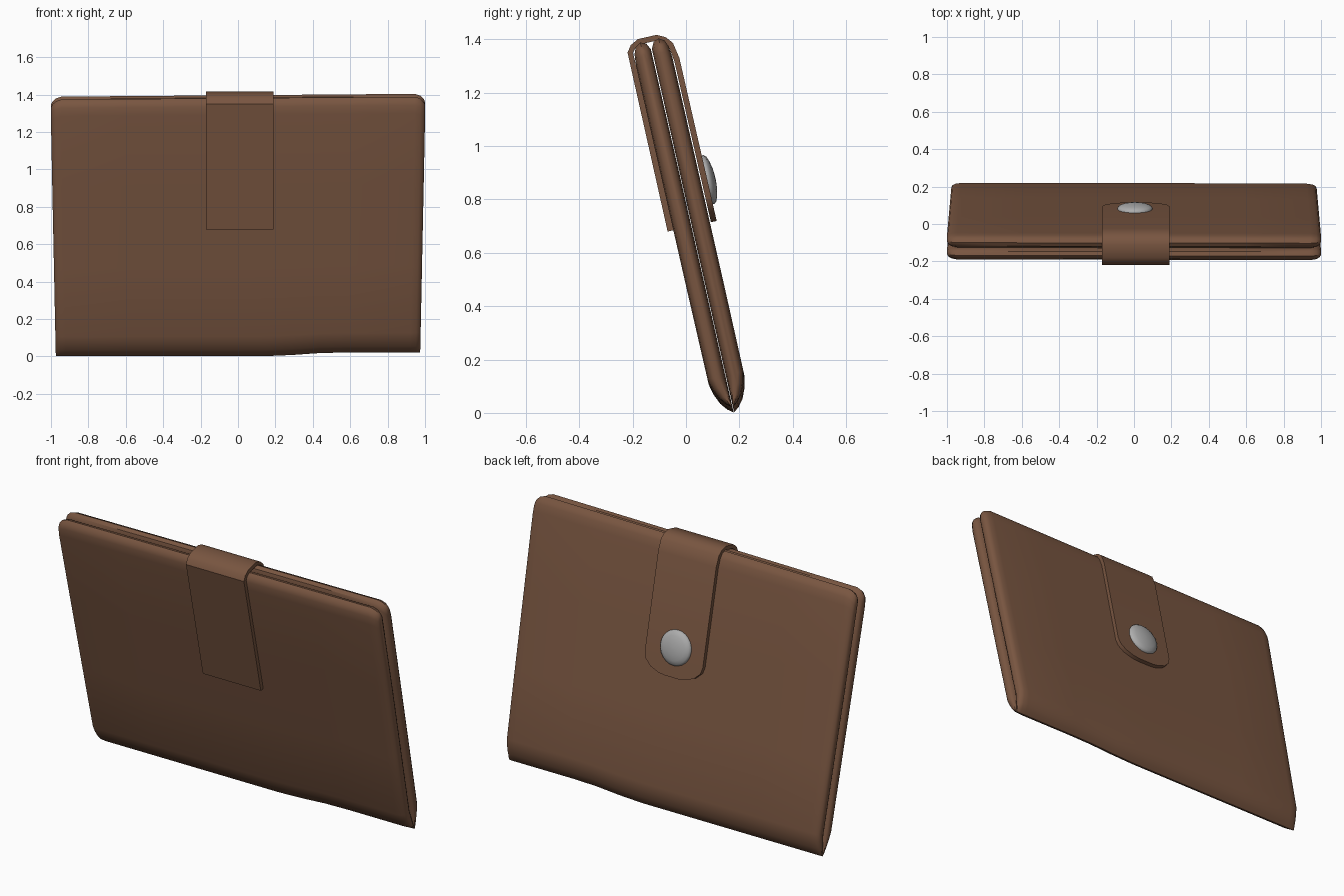
import bpy, bmesh, math

if "Cube" in bpy.data.objects:
    bpy.data.objects.remove(bpy.data.objects["Cube"])

TILT = math.radians(12.8)
S, C = math.sin(TILT), math.cos(TILT)


def place(x, n, u):
    """Wallet space (across, out of the back, up the cover) to leaning world space."""
    return (x, 0.18 + n * C - u * S, n * S + u * C)


def material(name, rgb):
    m = bpy.data.materials.new(name)
    m.diffuse_color = (*rgb, 1)
    m.use_nodes = True
    m.node_tree.nodes["Principled BSDF"].inputs["Base Color"].default_value = m.diffuse_color
    return m


leather = material("brown leather", (0.19, 0.092, 0.052))
metal = material("grey metal", (0.42, 0.42, 0.42))


def loft(name, sections, mat, angle=40):
    """Skin a list of closed sections and cap both ends."""
    bm = bmesh.new()
    rings = [[bm.verts.new(place(*p)) for p in s] for s in sections]
    k = len(rings[0])
    for a, b in zip(rings, rings[1:]):
        for i in range(k):
            j = (i + 1) % k
            bm.faces.new((a[i], a[j], b[j], b[i]))
    bm.faces.new(rings[0])
    bm.faces.new(rings[-1])
    bmesh.ops.recalc_face_normals(bm, faces=bm.faces)
    me = bpy.data.meshes.new(name)
    bm.to_mesh(me)
    bm.free()
    me.materials.append(mat)
    ob = bpy.data.objects.new(name, me)
    bpy.context.collection.objects.link(ob)
    bpy.context.view_layer.objects.active = ob
    ob.select_set(True)
    bpy.ops.object.shade_smooth_by_angle(angle=math.radians(angle))
    ob.select_set(False)
    return ob


# Two cover leaves: rounded at top and sides, meeting in a pointed spine below
PROFILE = [(0.001, 0.002), (0.022, 0.018), (0.043, 0.045), (0.06, 0.085), (0.069, 0.125),
           (0.07, 0.5), (0.07, 0.95), (0.07, 1.34), (0.066, 1.385), (0.055, 1.412),
           (0.035, 1.424), (0.014, 1.415), (0.002, 1.39), (0.001, 0.9), (0.001, 0.12)]
ENDS = [(1.0, 0.3, 0.045), (0.993, 0.65, 0.028), (0.975, 0.88, 0.01), (0.945, 1.0, 0.0)]
STATIONS = [(-x, t, d) for x, t, d in ENDS]
STATIONS += [(x / 10, 1.0, 0.0) for x in (-6, -3, 0, 1.5, 3, 4.5, 6)]
STATIONS += ENDS[::-1]


def leaf_section(x, thick, drop, side):
    pts = []
    t = min(max((x - 0.15) / 0.4, 0), 1)
    sag = 0.02 * t * t * (3 - 2 * t)          # uneven lower edge
    for n, u in PROFILE:
        mid = 0.035 * min(1, u / 0.12)
        h = u / 1.424
        v = u + sag * (1 - h) + 0.008 * x * h - drop * max(0, (h - 0.8) / 0.2)
        pts.append((x * (0.974 + 0.026 * min(1, h * 1.1)), side * (mid + (n - mid) * thick), v))
    return pts


for name, side in (("front_cover", -1), ("back_cover", 1)):
    loft(name, [leaf_section(*st, side) for st in STATIONS], leather)

# Strap: (outer n, outer u, inner n, inner u, half width), front end to rounded back end
STRAP = [(-0.092, 0.718, -0.068, 0.718, 0.18), (-0.09, 1.405, -0.070, 1.40, 0.18),
         (-0.072, 1.43, -0.058, 1.415, 0.18), (-0.041, 1.446, -0.036, 1.425, 0.18),
         (0.031, 1.446, 0.028, 1.425, 0.18), (0.062, 1.43, 0.050, 1.413, 0.18),
         (0.084, 1.403, 0.066, 1.39, 0.18), (0.095, 1.342, 0.074, 1.335, 0.18),
         (0.096, 0.81, 0.074, 0.81, 0.18), (0.096, 0.775, 0.074, 0.775, 0.17),
         (0.096, 0.742, 0.074, 0.742, 0.135), (0.096, 0.722, 0.074, 0.722, 0.085),
         (0.096, 0.716, 0.074, 0.716, 0.045)]
loft("strap", [[(0.01 - w, no, uo), (0.01 + w, no, uo), (0.01 + w, ni, ui), (0.01 - w, ni, ui)]
               for no, uo, ni, ui, w in STRAP], leather, 35)

# Domed snap button on the back of the strap
DOME = [(0.094, 0.092), (0.094, 0.102), (0.086, 0.111), (0.066, 0.119), (0.036, 0.125), (0.008, 0.127)]
loft("snap_button", [[(0.005 + r * math.cos(i * math.tau / 24), n, 0.874 + r * math.sin(i * math.tau / 24))
                      for i in range(24)] for r, n in DOME], metal, 60)
